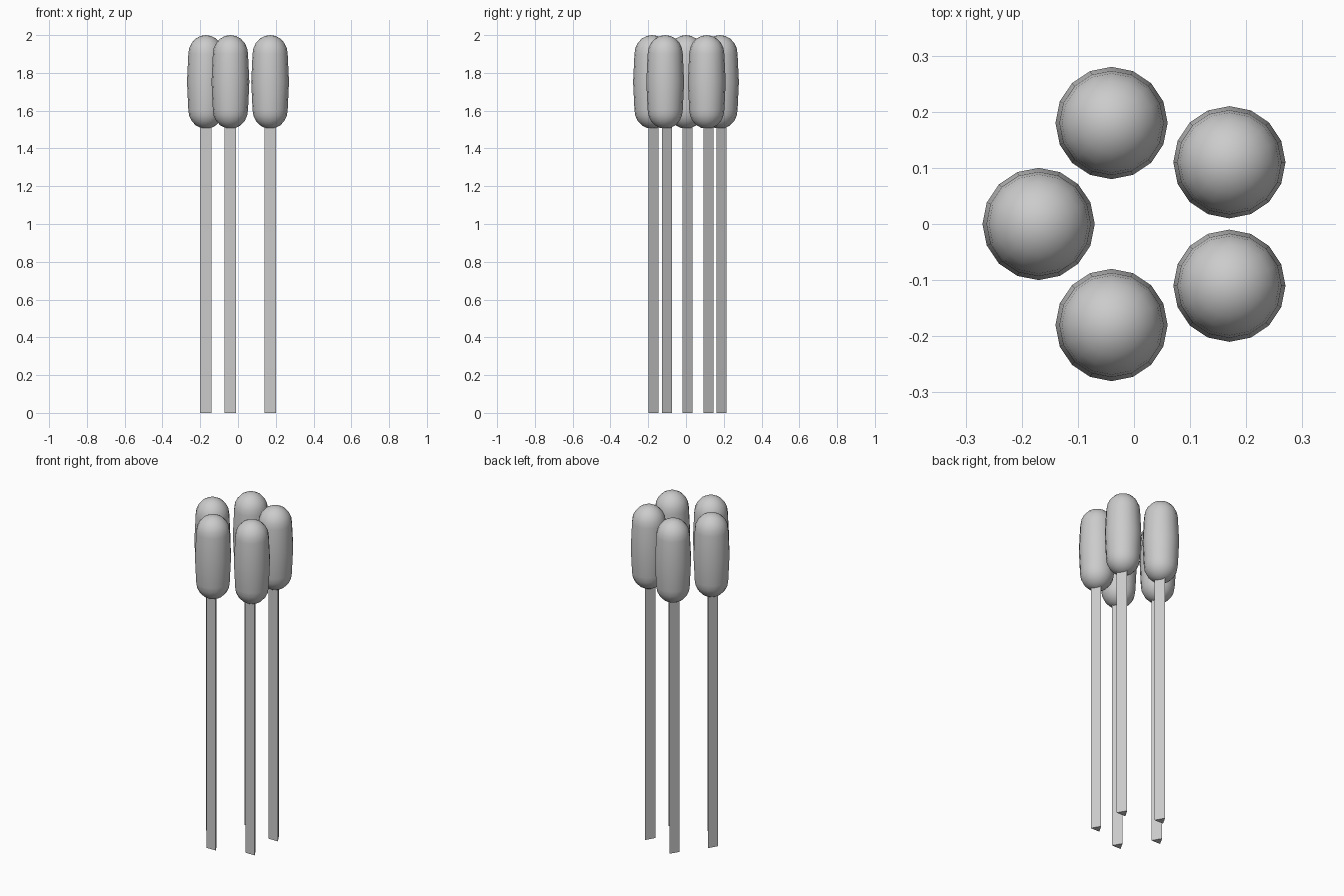
import bpy, bmesh, math

cube = bpy.data.objects.get("Cube")
if cube:
    bpy.data.objects.remove(cube, do_unlink=True)

grey = bpy.data.materials.new("plain_grey")
grey.use_nodes = True
colour = (0.6, 0.6, 0.6, 1)
grey.diffuse_color = colour
grey.node_tree.nodes["Principled BSDF"].inputs["Base Color"].default_value = colour

CENTRES = [(-0.17, 0), (-0.04, 0.18), (-0.04, -0.18), (0.17, 0.11), (0.17, -0.11)]
MID, HALF_BODY, CAP, END_R, BELLY_R = 1.752, 0.148, 0.1, 0.093, 0.1


def add_object(name, bm, x, y):
    bmesh.ops.recalc_face_normals(bm, faces=bm.faces)
    mesh = bpy.data.meshes.new(name)
    bm.to_mesh(mesh)
    bm.free()
    mesh.materials.append(grey)
    obj = bpy.data.objects.new(name, mesh)
    obj.location = (x, y, 0)
    bpy.context.collection.objects.link(obj)
    return obj


def stem(i, x, y):
    # three-sided rod with one flat side to the front
    bm = bmesh.new()
    base = [bm.verts.new((0.035 * math.cos(a), 0.035 * math.sin(a), 0))
            for a in (math.radians(90 + 120 * k) for k in range(3))]
    face = bm.faces.new(base)
    top = bmesh.ops.extrude_face_region(bm, geom=[face])["geom"]
    for v in top:
        if isinstance(v, bmesh.types.BMVert):
            v.co.z = 1.6
    add_object(f"stem_{i}", bm, x, y)


def head(i, x, y):
    # barrel-shaped capsule spun from half a profile and its mirror
    steps = 5
    upper = [(END_R * math.cos(t), HALF_BODY + CAP * math.sin(t))
             for t in (k * math.pi / 2 / steps for k in range(steps + 1))]
    lower = [(r, -h) for r, h in reversed(upper)]
    bm = bmesh.new()
    verts = [bm.verts.new((r, 0, MID + h)) for r, h in lower + [(BELLY_R, 0)] + upper]
    edges = [bm.edges.new(pair) for pair in zip(verts, verts[1:])]
    bmesh.ops.spin(bm, geom=verts + edges, cent=(0, 0, 0), axis=(0, 0, 1),
                   angle=math.tau, steps=16, use_merge=True)
    bmesh.ops.remove_doubles(bm, verts=bm.verts, dist=0.0005)
    for f in bm.faces:
        f.smooth = True
    add_object(f"head_{i}", bm, x, y)


for i, (x, y) in enumerate(CENTRES, 1):
    stem(i, x, y)
    head(i, x, y)
